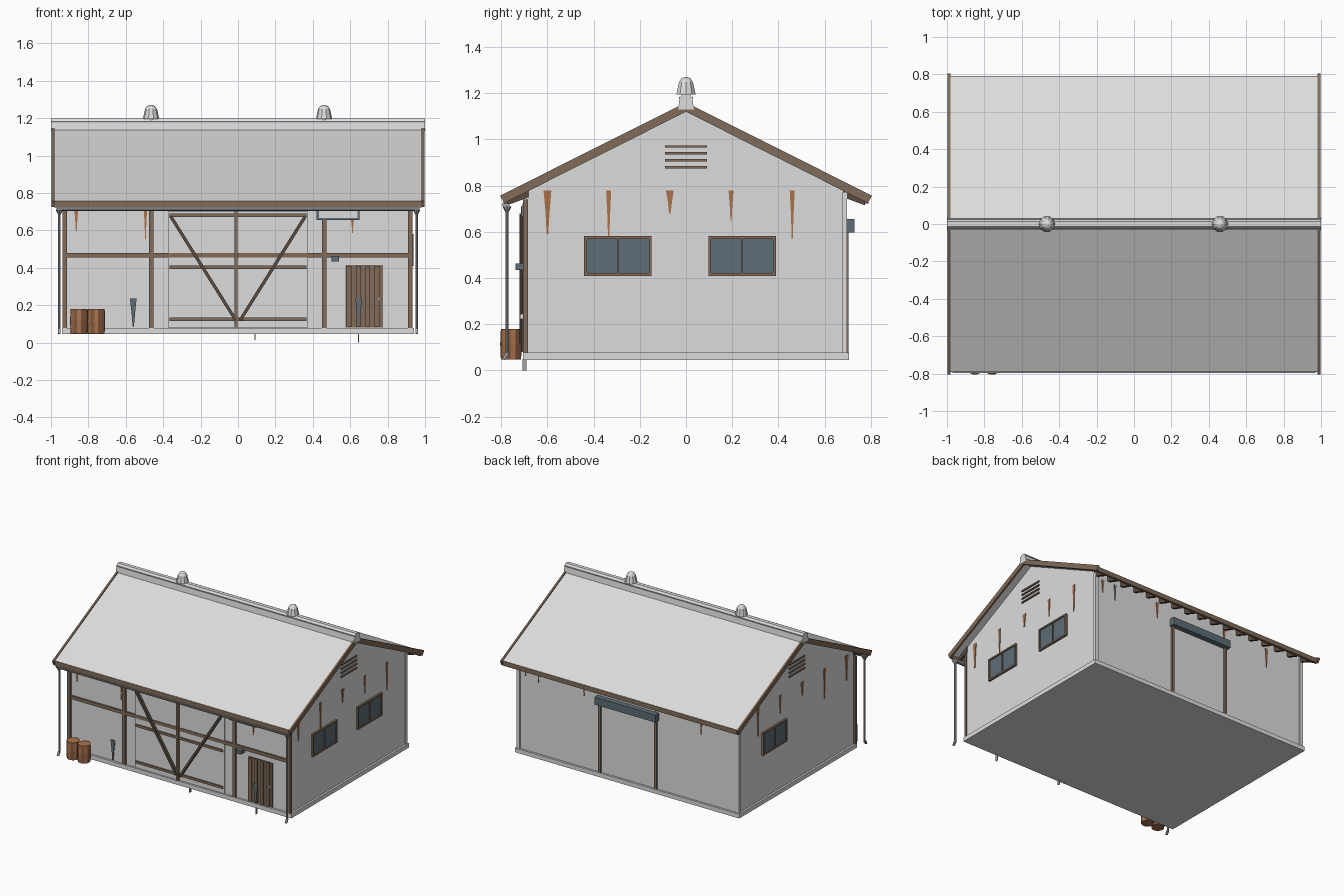
import bpy, bmesh, math
from mathutils import Vector

if "Cube" in bpy.data.objects:
    bpy.data.objects.remove(bpy.data.objects["Cube"], do_unlink=True)


def material(name, r, g, b):
    m = bpy.data.materials.new(name)
    m.use_nodes = True
    m.diffuse_color = (r, g, b, 1)
    m.node_tree.nodes["Principled BSDF"].inputs["Base Color"].default_value = (r, g, b, 1)
    return m


PALE = material("pale grey", .72, .72, .72)
TIMBER = material("timber brown", .22, .15, .10)
DARK = material("dark timber", .10, .07, .05)
RUST = material("rust", .40, .17, .07)
RUST_DARK = material("dark rust", .22, .10, .05)
SLATE = material("slate blue", .11, .155, .18)
STEEL = material("steel grey", .35, .36, .38)


def finish(name, bm, *mats):
    bmesh.ops.recalc_face_normals(bm, faces=bm.faces)
    mesh = bpy.data.meshes.new(name)
    bm.to_mesh(mesh)
    bm.free()
    for m in mats:
        mesh.materials.append(m)
    ob = bpy.data.objects.new(name, mesh)
    bpy.context.scene.collection.objects.link(ob)
    return ob


def prism(name, axis, pts, lo, hi, mat):
    """Extrude a 2D outline along x (points are y, z) or y (points are x, z)."""
    bm = bmesh.new()
    put = (lambda p: (lo, p[0], p[1])) if axis == "x" else (lambda p: (p[0], lo, p[1]))
    face = bm.faces.new([bm.verts.new(put(p)) for p in pts])
    out = bmesh.ops.extrude_face_region(bm, geom=[face])
    move = Vector((hi - lo, 0, 0)) if axis == "x" else Vector((0, hi - lo, 0))
    bmesh.ops.translate(bm, vec=move, verts=[v for v in out["geom"] if isinstance(v, bmesh.types.BMVert)])
    return finish(name, bm, mat)


def box(name, x, y, z, mat):
    return prism(name, "x", [(y[0], z[0]), (y[1], z[0]), (y[1], z[1]), (y[0], z[1])], x[0], x[1], mat)


def lathe(name, x, y, profile, sides, *mats):
    """Stack rings of (radius, z); side faces alternate between the materials."""
    bm = bmesh.new()
    rings = []
    for r, z in profile:
        rings.append([bm.verts.new((x + r * math.cos(i * math.tau / sides),
                                    y + r * math.sin(i * math.tau / sides), z)) for i in range(sides)])
    for a, b in zip(rings, rings[1:]):
        for i in range(sides):
            j = (i + 1) % sides
            bm.faces.new((a[i], a[j], b[j], b[i])).material_index = i % len(mats)
    bm.faces.new(rings[0])
    bm.faces.new(rings[-1])
    return finish(name, bm, *mats)


def strut(name, a, b, width, y, mat):
    a, b = Vector(a), Vector(b)
    d = (b - a).normalized() * width / 2
    n = Vector((-d.y, d.x))
    return prism(name, "y", [a + n, b + n, b - n, a - n], y[0], y[1], mat)


def streak(name, axis, pos, top, bottom, width, face, mat):
    """Tapering stain plate on a wall."""
    w, mid = width / 2, (top + bottom) / 2
    pts = [(pos - w, top), (pos + w, top), (pos + w * .55, mid), (pos + w * .2, bottom),
           (pos - w * .2, bottom), (pos - w * .5, mid)]
    out = .005 if face > 0 else -.005
    return prism(name, axis, pts, face, face + out, mat)


# Walls and plinth
prism("walls", "x", [(-.69, .07), (.69, .07), (.69, .785), (0, 1.13), (-.69, .785)], -.925, .925, PALE)
box("plinth", (-.94, .94), (-.705, .705), (.045, .077), PALE)
for s in (-1, 1):
    x = sorted((s * .905, s * .932))
    box("back_corner_trim", x, (.675, .697), (.077, .77), PALE)

# Roof, edge boards, ridge
for s in (-1, 1):
    prism("roof_panel", "x", [(0, 1.152), (s * .788, .758), (s * .788, .735), (0, 1.129)], -.985, .985, PALE)
    box("fascia", (-.985, .985), sorted((s * .772, s * .790)), (.722, .756), TIMBER)
    for e in (-1, 1):
        prism("barge_board", "x", [(0, 1.16), (s * .805, .757), (s * .788, .724), (0, 1.12)],
              *sorted((e * .982, e * .996)), TIMBER)
    for i in range(17):
        x = -.92 + i * .115
        prism("rafter_tail", "x", [(s * .68, .79), (s * .775, .742), (s * .775, .715), (s * .68, .75)],
              x - .01, x + .01, DARK)
prism("ridge_cap", "x", [(-.034, 1.13), (.034, 1.13), (.028, 1.178), (.014, 1.198), (-.014, 1.198),
                         (-.028, 1.178)], -.999, .999, PALE)
for s in (-1, 1):
    box("ridge_seam", (-.999, .999), sorted((s * .020, s * .031)), (1.176, 1.183), STEEL)
for x in (-.465, .46):
    lathe("roof_vent", x, 0, [(.02, 1.15), (.02, 1.2), (.044, 1.195), (.032, 1.248), (.022, 1.263), (.008, 1.27)],
          10, PALE)

# Front timber frame
for x in (-.925, -.465, .46, .92):
    box("front_post", (x - .012, x + .012), (-.706, -.685), (.077, .74), TIMBER)
box("front_rail", (-.925, .92), (-.703, -.685), (.455, .48), TIMBER)

# Large braced double door
box("barn_door", (-.37, .375), (-.699, -.685), (.08, .70), PALE)
box("barn_door_centre", (-.018, -.002), (-.715, -.69), (.08, .71), TIMBER)
for z in (.125, .402, .68):
    box("barn_door_rail", (-.365, .365), (-.708, -.69), (z - .009, z + .009), TIMBER)
for s in (-1, 1):
    strut("barn_door_brace", (s * .36, .675), (s * .012, .12), .017, (-.72, -.69), DARK)
    box("barn_door_edge", sorted((s * .368, s * .374)), (-.701, -.69), (.08, .70), PALE)

# Small plank door
box("side_door", (.575, .775), (-.697, -.685), (.08, .415), TIMBER)
for i in range(4):
    x = .581 + i * .05
    box("door_plank", (x, x + .026), (-.708, -.69), (.083, .41), TIMBER)
box("door_handle", (.748, .758), (-.718, -.69), (.222, .245), PALE)

# Sign board and lamp
box("sign_frame", (.42, .65), (-.708, -.69), (.655, .722), SLATE)
box("sign_panel", (.432, .638), (-.712, -.70), (.667, .712), PALE)
box("wall_lamp", (.50, .54), (-.738, -.69), (.434, .462), SLATE)

# Gutter and downpipes
prism("gutter", "x", [(-.797, .722), (-.792, .708), (-.778, .703), (-.766, .708), (-.762, .722)], -.97, .97, STEEL)
for x in (-.955, .955):
    lathe("downpipe", x, -.775, [(.007, .06), (.007, .685), (.02, .71)], 8, STEEL)
    prism("downpipe_foot", "x", [(-.782, .075), (-.768, .075), (-.785, .045), (-.797, .048)],
          x - .007, x + .007, STEEL)

# Barrels
for x, y in ((-.85, -.758), (-.758, -.758)):
    lathe("barrel", x, y, [(.045, .048), (.048, .115), (.045, .18)], 14, RUST, RUST_DARK)


def window(side, y):
    xs = lambda d: sorted((side * .915, side * (.925 + d)))
    box("window_glass", xs(.006), (y - .145, y + .145), (.41, .58), SLATE)
    for z in (.415, .575):
        box("window_frame", xs(.014), (y - .146, y + .146), (z - .006, z + .006), TIMBER)
    for d in (-.14, 0, .14):
        w = .006 if d else .003
        box("window_frame", xs(.014), (y + d - w, y + d + w), (.41, .58), TIMBER)


# Gable windows, louvres and stains
window(1, -.295)
window(1, .243)
window(-1, .27)
for s in (-1, 1):
    for i in range(4):
        z = .88 + i * .03
        box("louvre", sorted((s * .915, s * .935)), (-.092, .092), (z - .005, z + .005), TIMBER)
    for y, low, w in ((-.6, .59, .034), (-.335, .555, .022), (-.07, .68, .034), (.195, .645, .022), (.46, .57, .022)):
        streak("gable_stain", "x", y, .78, low, w, s * .925, RUST)

# Stains on the long walls
for x, top, low, w in ((-.865, .715, .595, .022), (-.495, .715, .555, .018), (.612, .66, .585, .016)):
    streak("front_stain", "y", x, top, low, w, -.69, RUST)
for x, low in ((.86, .64), (.37, .62), (-.23, .66), (-.61, .59)):
    streak("back_stain", "y", x, .74, low, .024, .69, RUST)
streak("back_dark_stain", "y", .75, .74, .62, .018, .69, SLATE)
streak("front_dark_stain", "y", -.56, .235, .085, .036, -.695, SLATE)
streak("door_dark_stain", "y", .645, .235, .085, .036, -.708, SLATE)
for x, low in ((.09, .015), (.645, 0)):
    box("plinth_drip", (x - .003, x + .003), (-.709, -.69), (low, .05), STEEL)

# Back doorway with hood
for x in (-.235, .235):
    box("back_door_post", (x - .01, x + .01), (.685, .704), (.077, .61), TIMBER)
box("back_door_hood", (-.255, .255), (.685, .73), (.598, .655), SLATE)
